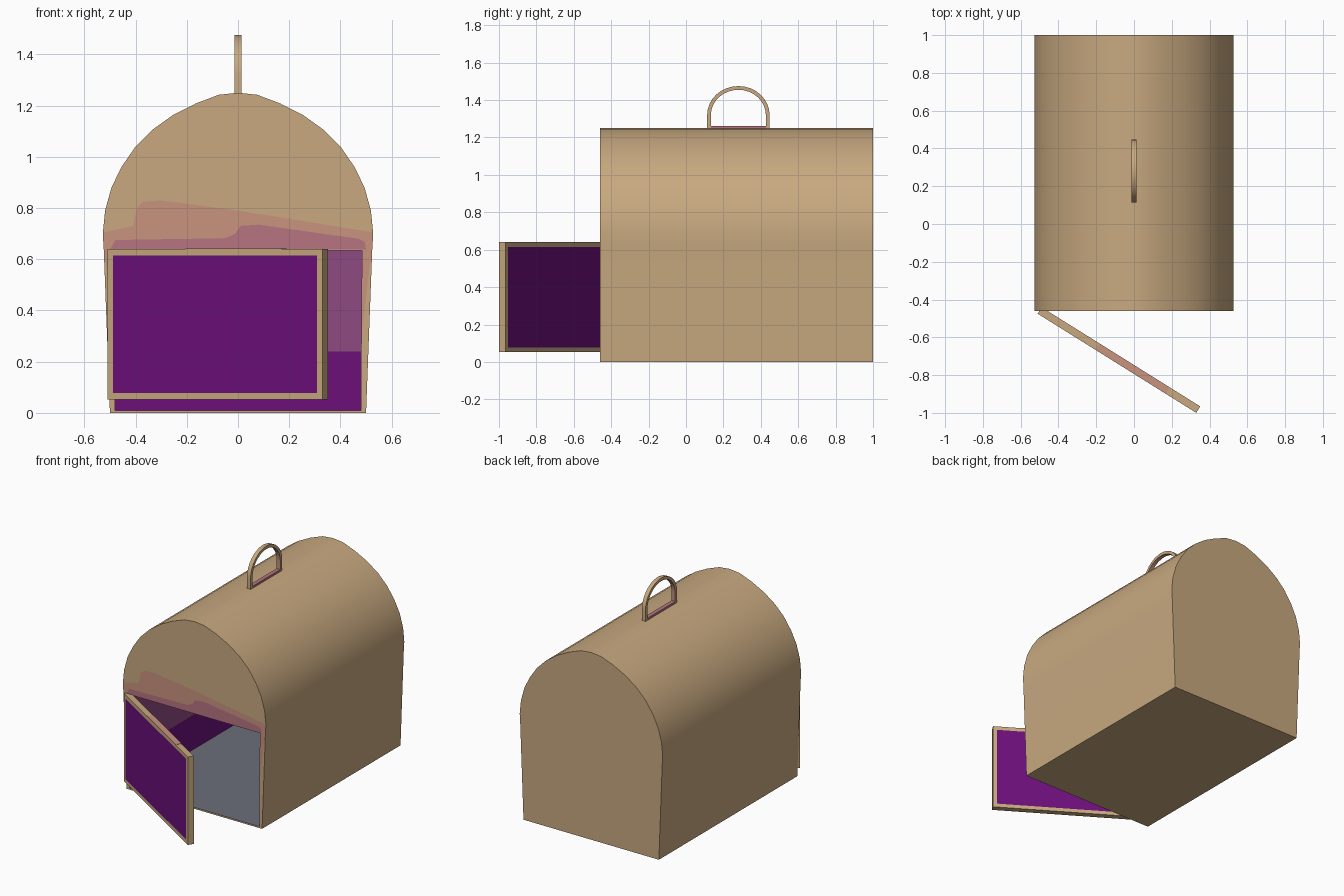
import bpy, bmesh, math
from mathutils import Matrix

if "Cube" in bpy.data.objects:
    bpy.data.objects.remove(bpy.data.objects["Cube"])


def material(name, hexcol):
    rgb = [int(hexcol[i:i + 2], 16) / 255 for i in (0, 2, 4)]
    m = bpy.data.materials.new(name)
    m.diffuse_color = [((c + 0.055) / 1.055) ** 2.4 if c > 0.04 else c / 12.92 for c in rgb] + [1]
    m.use_nodes = True
    m.node_tree.nodes["Principled BSDF"].inputs["Base Color"].default_value = m.diffuse_color
    return m


TAN = material("tan", "C8A980")
PURPLE = material("purple", "6C107A")
ROSE = material("rose_tan", "C8937F")
MAUVE = material("mauve", "B67580")
PLUM = material("plum", "8E4A80")
GREY = material("blue_grey", "6C6F7A")


def finish(bm, name, mats, smooth=True):
    bmesh.ops.recalc_face_normals(bm, faces=bm.faces)
    me = bpy.data.meshes.new(name)
    bm.to_mesh(me)
    bm.free()
    ob = bpy.data.objects.new(name, me)
    bpy.context.collection.objects.link(ob)
    for m in mats:
        me.materials.append(m)
    if smooth:
        bpy.ops.object.select_all(action='DESELECT')
        ob.select_set(True)
        bpy.context.view_layer.objects.active = ob
        bpy.ops.object.shade_smooth_by_angle(angle=math.radians(30))
    return ob


FRONT, BACK = -0.46, 1.0

# Body: arched shell with a box cavity opening at the front
half = [(0.5, 0), (0.509, 0.24), (0.524, 0.635), (0.528, 0.70), (0.519, 0.79), (0.494, 0.88), (0.455, 0.96),
        (0.40, 1.04), (0.335, 1.105), (0.255, 1.162), (0.165, 1.208), (0.075, 1.242)]
outline = half + [(0, 1.25)] + [(-x, z) for x, z in reversed(half)]
hole_r = [(0.48, 0.01), (0.481, 0.24), (0.484, 0.635)]
hole = hole_r + [(-x, z) for x, z in reversed(hole_r)]

bm = bmesh.new()


def ring(pts, y):
    return [bm.verts.new((x, y, z)) for x, z in pts]


def face(verts, mat=0):
    bm.faces.new(verts).material_index = mat


of, ob_ = ring(outline, FRONT), ring(outline, BACK)
hf, hb = ring(hole, FRONT), ring(hole, BACK - 0.02)
n = len(of)
for i in range(n):
    j = (i + 1) % n
    face([of[i], of[j], ob_[j], ob_[i]])
face(ob_)
# front rim around the opening
face(of[2:n - 2] + [hf[3], hf[2]])
face([of[0], of[1], of[2], hf[2], hf[1], hf[0]])
face([of[-1], of[-2], of[-3], hf[3], hf[4], hf[5]])
face([of[0], hf[0], hf[5], of[-1]])
# cavity walls: purple low, plum high, grey floor
for i, mat in enumerate([1, 2, 2, 2, 1, 3]):
    j = (i + 1) % 6
    face([hf[i], hf[j], hb[j], hb[i]], mat)
face([hb[0], hb[1], hb[4], hb[5]], 1)
face([hb[1], hb[2], hb[3], hb[4]], 2)
finish(bm, "body", [TAN, PURPLE, PLUM, GREY])

# Painted bands over the opening
bands = {
    "front_band_upper": (0.002, ROSE, [(-0.522, 0.637), (-0.526, 0.705), (-0.41, 0.73), (-0.395, 0.80), (-0.37, 0.825),
                                       (-0.30, 0.83), (0, 0.79), (0.526, 0.705), (0.522, 0.637)]),
    "front_band_lower": (0.004, MAUVE, [(-0.50, 0.637), (-0.48, 0.675), (-0.05, 0.682), (-0.01, 0.70), (0.01, 0.73),
                                        (0.08, 0.735), (0.47, 0.68), (0.495, 0.668), (0.50, 0.637)]),
    "front_band_left": (0.002, ROSE, [(-0.482, 0.3), (-0.50, 0.45), (-0.522, 0.637), (-0.485, 0.637)]),
    "front_band_right": (0.002, ROSE, [(0.482, 0.3), (0.50, 0.45), (0.522, 0.637), (0.485, 0.637)]),
}
for name, (off, mat, pts) in bands.items():
    bm = bmesh.new()
    f = bm.faces.new([bm.verts.new((x, FRONT - off, z)) for x, z in pts])
    f.normal_update()
    ob = finish(bm, name, [mat], False)
    if ob.data.polygons[0].normal.y > 0:
        ob.data.flip_normals()


def box(bm, lo, hi):
    size = [b - a for a, b in zip(lo, hi)]
    mid = [(a + b) / 2 for a, b in zip(lo, hi)]
    bmesh.ops.create_cube(bm, size=1, matrix=Matrix.Translation(mid) @ Matrix.Diagonal(size + [1]))


# Door: swung open, purple panel inset on both sides
swing = Matrix.Translation((-0.51, -0.475, 0)) @ Matrix.Rotation(math.atan2(-0.525, 0.84), 4, 'Z')
bm = bmesh.new()
box(bm, (0, 0, 0.053), (0.99, 0.04, 0.64))
bm.normal_update()
for f in [f for f in bm.faces if abs(f.normal.y) > 0.9]:
    bmesh.ops.inset_region(bm, faces=[f], thickness=0.035)
    f.material_index = 1
bm.transform(swing)
finish(bm, "door", [TAN, PURPLE], False)

# Rose patch on the door's top edge
bm = bmesh.new()
box(bm, (0.36, 0.0005, 0.638), (0.80, 0.0395, 0.642))
bm.transform(swing)
finish(bm, "door_top_patch", [ROSE], False)

# Handle: flat arched loop with a foot bar, rose on its inner side
bm = bmesh.new()
CY, SPRING, BASE, W = 0.28, 1.32, 1.235, 0.0135


def arch(r, h):
    arc = [(CY + r * math.cos(math.pi * i / 16), SPRING + h * math.sin(math.pi * i / 16)) for i in range(17)]
    return [(CY + r, BASE)] + arc + [(CY - r, BASE)]


rows = []
for (yo, zo), (yi, zi) in zip(arch(0.167, 0.155), arch(0.147, 0.135)):
    rows.append([bm.verts.new(p) for p in ((-W, yo, zo), (W, yo, zo), (W, yi, zi), (-W, yi, zi))])
for a, b in zip(rows, rows[1:]):
    for k in range(4):
        face([a[k], a[(k + 1) % 4], b[(k + 1) % 4], b[k]], 1 if k == 2 else 0)
face(rows[0])
face(rows[-1])
finish(bm, "handle", [TAN, ROSE])

bm = bmesh.new()
box(bm, (-W, CY - 0.147, BASE), (W, CY + 0.147, 1.262))
finish(bm, "handle_foot", [MAUVE], False)
